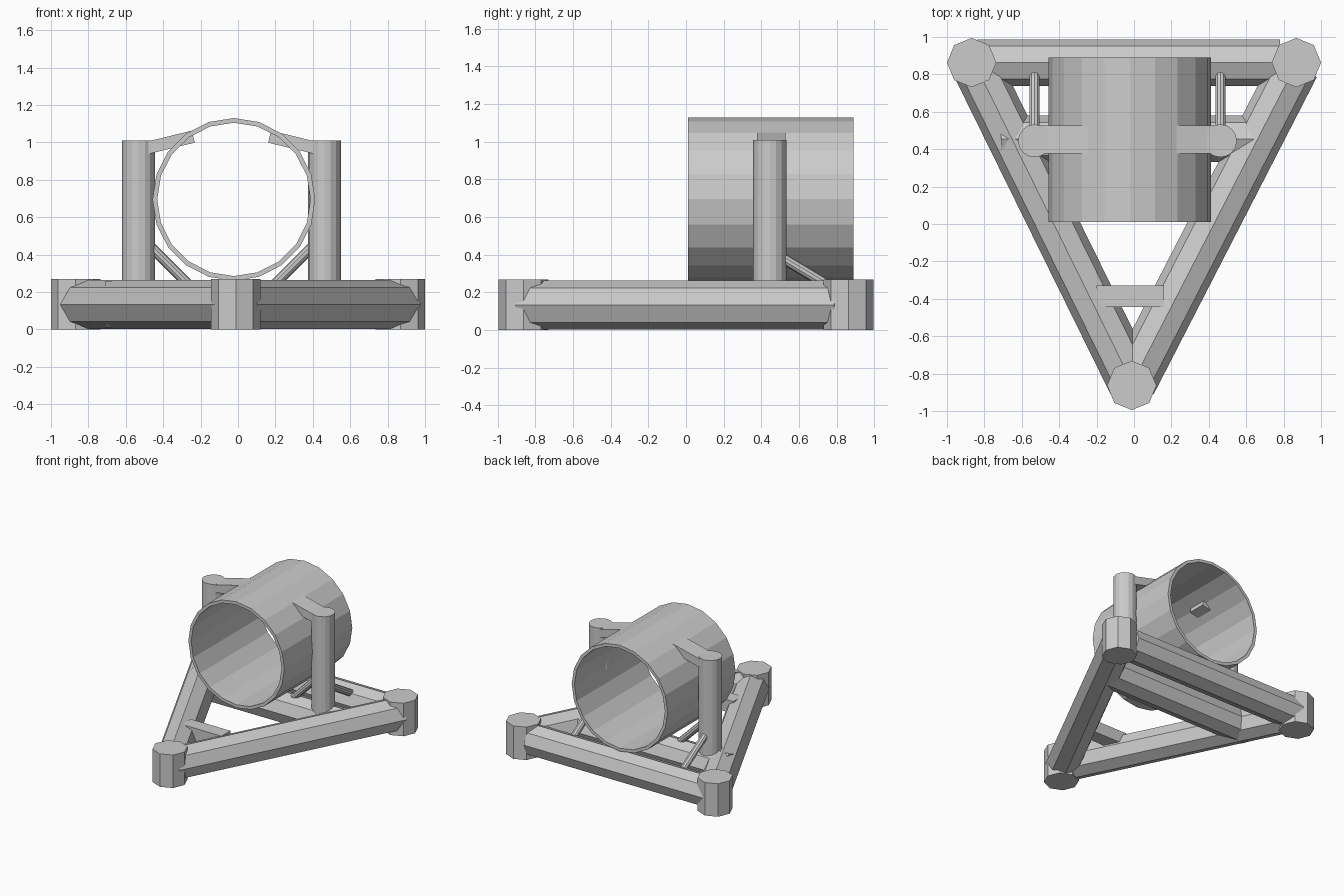
import bpy, bmesh
from math import pi, sin, cos
from mathutils import Vector, Matrix

if "Cube" in bpy.data.objects:
    bpy.data.objects.remove(bpy.data.objects["Cube"])

MID = -0.035  # symmetry line of the mast assembly


def finish(bm, name, smooth=False):
    bmesh.ops.recalc_face_normals(bm, faces=bm.faces)
    me = bpy.data.meshes.new(name)
    bm.to_mesh(me)
    bm.free()
    ob = bpy.data.objects.new(name, me)
    bpy.context.collection.objects.link(ob)
    return ob


def rod(name, a, b, r, sides):
    """Prism from a to b with one edge facing straight up."""
    a, b = Vector(a), Vector(b)
    d = (b - a).normalized()
    ref = Vector((1, 0, 0)) if abs(d.z) > 0.99 else Vector((0, 0, 1))
    u = (ref - d * ref.dot(d)).normalized()
    v = d.cross(u)
    bm = bmesh.new()
    rings = [[bm.verts.new(p + r * (cos(2 * pi * i / sides) * u + sin(2 * pi * i / sides) * v))
              for i in range(sides)] for p in (a, b)]
    for i in range(sides):
        j = (i + 1) % sides
        bm.faces.new((rings[0][i], rings[0][j], rings[1][j], rings[1][i]))
    bm.faces.new(rings[0])
    bm.faces.new(rings[1])
    return finish(bm, name)


def box(name, centre, size, tilt=0.0):
    bm = bmesh.new()
    bmesh.ops.create_cube(bm, size=1, matrix=Matrix.Translation(centre)
                          @ Matrix.Rotation(tilt, 4, 'Y')
                          @ Matrix.Diagonal((*size, 1)))
    return finish(bm, name)


# triangular base: corner columns and pontoons
corners = {"left": (-0.868, 0.863), "right": (0.868, 0.863), "front": (-0.012, -0.863)}
for key, (x, y) in corners.items():
    rod(f"{key}_corner_column", (x, y, 0), (x, y, 0.27), 0.132, 8)

Z = 0.133
rod("left_pontoon", (-0.845, 0.845, Z), (-0.01, -0.85, Z), 0.13, 8)
rod("right_pontoon", (0.862, 0.845, Z), (-0.01, -0.85, Z), 0.13, 8)
rod("back_pontoon", (-0.84, 0.863, Z), (0.78, 0.863, Z), 0.124, 8)
rod("inner_pontoon", (-0.71, 0.455, Z), (0.64, 0.455, Z), 0.124, 8)
box("front_tie_bar", (-0.02, -0.385, 0.2), (0.36, 0.115, 0.1))

# open tube, axis along y
bm = bmesh.new()
N = 20
loops = []
for r, y in ((0.435, 0.01), (0.435, 0.89), (0.41, 0.89), (0.41, 0.01)):
    loops.append([bm.verts.new((-0.022 + r * cos(2 * pi * i / N), y, 0.695 + r * sin(2 * pi * i / N)))
                  for i in range(N)])
for k in range(4):
    p, q = loops[k], loops[(k + 1) % 4]
    for i in range(N):
        j = (i + 1) % N
        bm.faces.new((p[i], p[j], q[j], q[i]))
finish(bm, "open_tube")

# posts, arms and braces on each side
for side, s in (("left", -1), ("right", 1)):
    def at(dx, y, z):
        return (MID + s * dx, y, z)

    rod(f"{side}_post", at(0.497, 0.445, 0.13), at(0.497, 0.445, 1.01), 0.088, 16)
    box(f"{side}_arm", at(0.345, 0.452, 0.996), (0.29, 0.15, 0.066), s * 0.24)
    rod(f"{side}_back_brace", at(0.497, 0.45, 0.42), at(0.497, 0.8, 0.21), 0.028, 10)
    rod(f"{side}_inner_brace", at(0.47, 0.45, 0.48), at(0.19, 0.45, 0.20), 0.027, 10)
